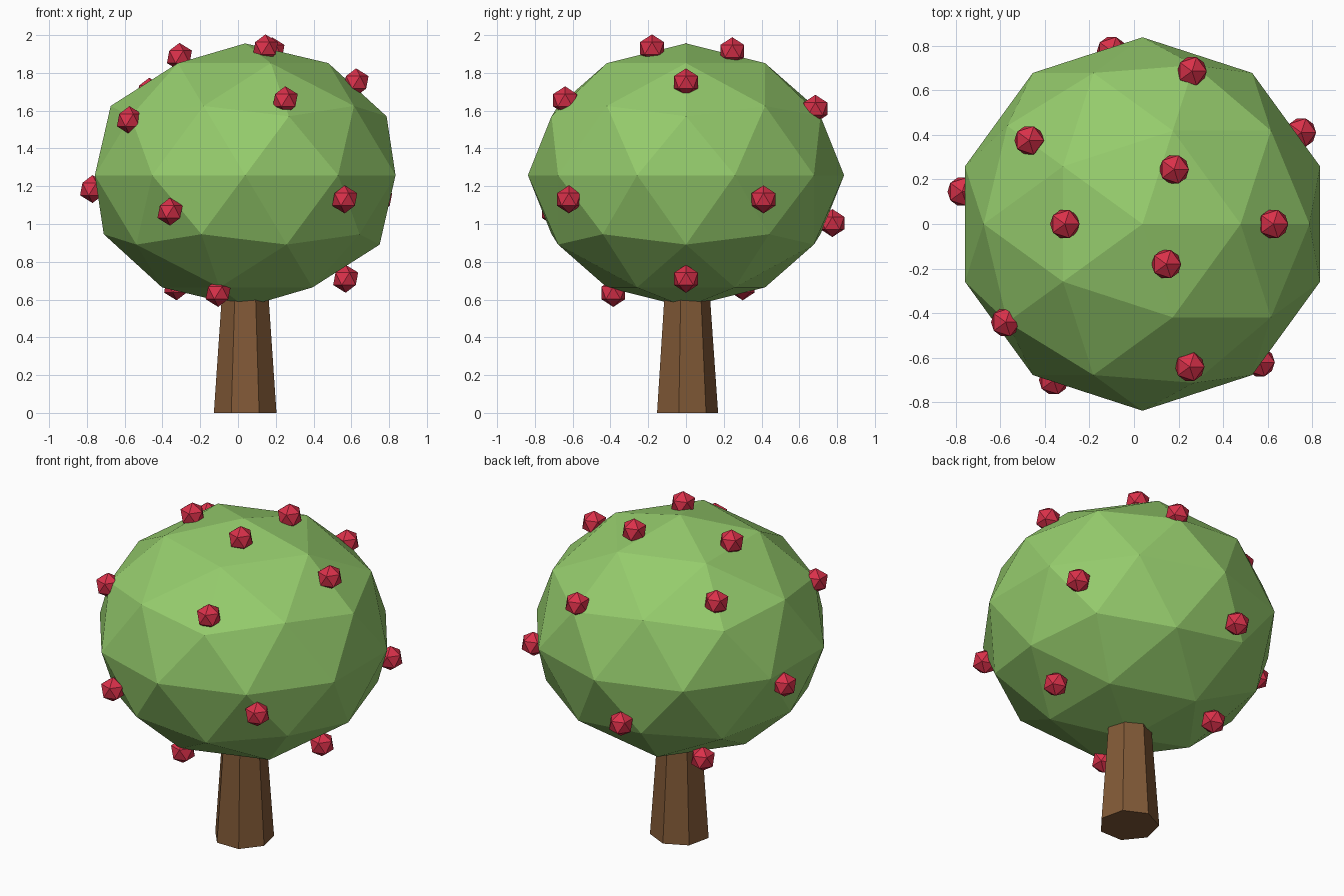
import bpy

cube = bpy.data.objects.get("Cube")
if cube:
    bpy.data.objects.remove(cube, do_unlink=True)


def make_material(name, rgb):
    mat = bpy.data.materials.new(name)
    mat.use_nodes = True
    color = (*rgb, 1.0)
    mat.diffuse_color = color
    mat.node_tree.nodes["Principled BSDF"].inputs["Base Color"].default_value = color
    return mat


leaf_green = make_material("leaf green", (0.30, 0.60, 0.15))
bark_brown = make_material("bark brown", (0.22, 0.10, 0.038))
fruit_red = make_material("fruit red", (0.70, 0.03, 0.068))


def finish(name, mat):
    obj = bpy.context.object
    obj.name = name
    obj.data.materials.append(mat)
    return obj


AXIS_X = 0.038

# Tapered seven-sided trunk, reaching up into the crown
trunk_height = 0.8
bpy.ops.mesh.primitive_cone_add(
    vertices=7, radius1=0.17, radius2=0.114, depth=trunk_height,
    location=(AXIS_X, 0, trunk_height / 2))
finish("trunk", bark_brown)

# Faceted, slightly flattened crown
bpy.ops.mesh.primitive_ico_sphere_add(
    subdivisions=2, radius=1, location=(AXIS_X, 0, 1.258))
crown = finish("crown", leaf_green)
crown.scale = (0.837, 0.837, 0.698)

# Fruits half sunk into the crown, from top to bottom
fruit_spots = [
    (0.145, -0.18, 1.93), (0.18, 0.245, 1.915), (-0.31, 0, 1.885),
    (0.625, 0, 1.75), (-0.47, 0.375, 1.70), (0.25, -0.64, 1.655),
    (0.26, 0.685, 1.61), (-0.575, -0.44, 1.55), (-0.77, 0.145, 1.185),
    (0.75, 0.41, 1.13), (0.565, -0.62, 1.13), (-0.36, -0.70, 1.065),
    (-0.10, 0.775, 1.005), (0.57, 0, 0.71), (-0.325, 0.30, 0.67),
    (-0.105, -0.385, 0.635),
]
for i, spot in enumerate(fruit_spots, 1):
    bpy.ops.mesh.primitive_ico_sphere_add(
        subdivisions=1, radius=0.074, location=spot)
    finish(f"fruit_{i}", fruit_red)
